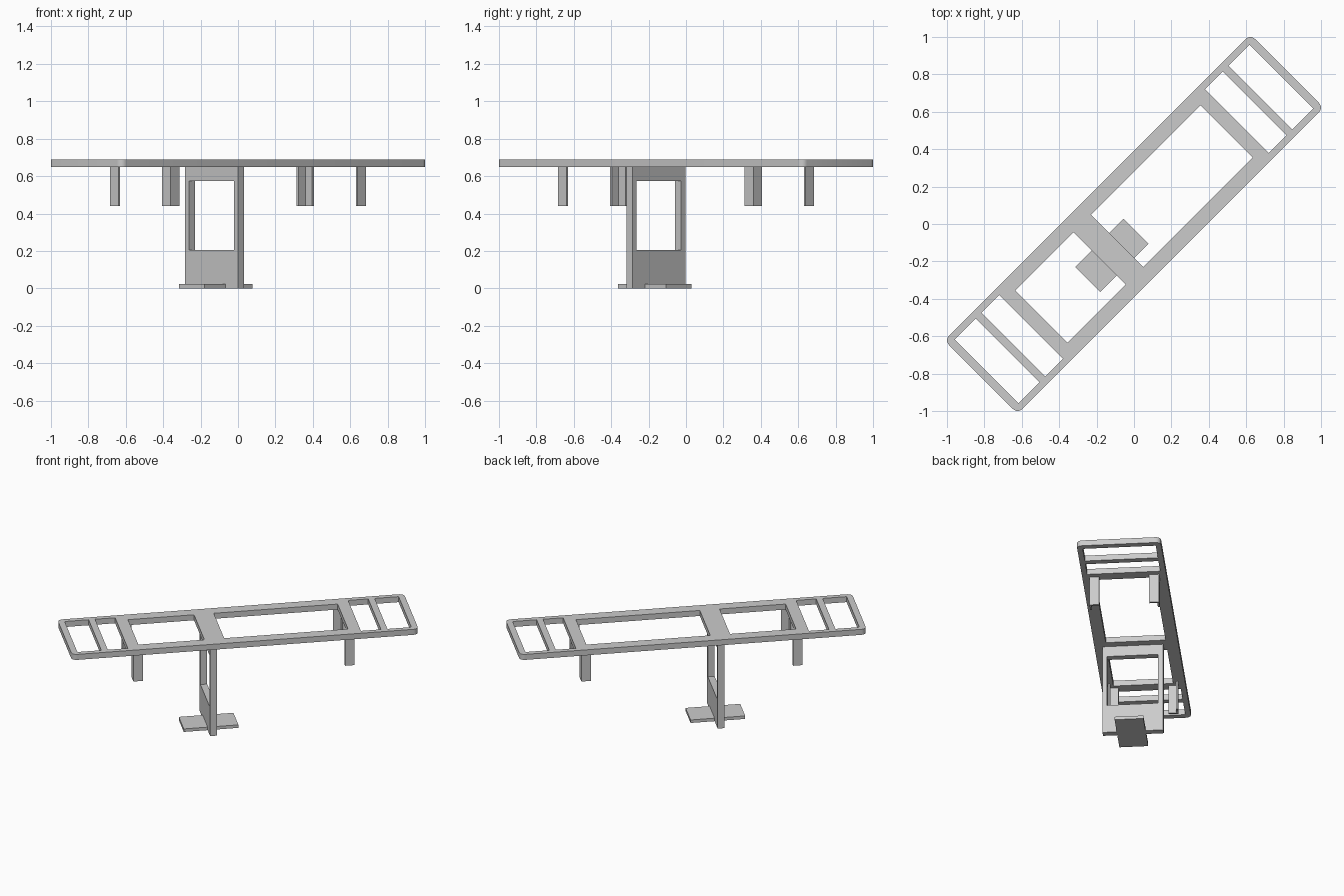
import bpy, math
from mathutils import Matrix, Vector

if "Cube" in bpy.data.objects:
    bpy.data.objects.remove(bpy.data.objects["Cube"])

S = math.sqrt(0.5)
U, V, Z = Vector((S, S, 0)), Vector((-S, S, 0)), Vector((0, 0, 1))

metal = bpy.data.materials.new("grey_metal")
metal.diffuse_color = (0.6, 0.6, 0.6, 1)
metal.use_nodes = True
metal.node_tree.nodes["Principled BSDF"].inputs["Base Color"].default_value = metal.diffuse_color


def basis(a, b, c, origin):
    """Matrix that maps local x, y, z to the directions a, b, c."""
    m = Matrix((a, b, c)).transposed().to_4x4()
    m.translation = origin
    return m


def rect(x0, x1, y0, y1, r=0, n=6):
    """Rectangle outline, with rounded corners when r > 0."""
    if not r:
        return [(x0, y0), (x1, y0), (x1, y1), (x0, y1)]
    pts = []
    for k, (cx, cy) in enumerate([(x1 - r, y1 - r), (x0 + r, y1 - r),
                                  (x0 + r, y0 + r), (x1 - r, y0 + r)]):
        for i in range(n + 1):
            a = math.pi / 2 * (k + i / n)
            pts.append((cx + r * math.cos(a), cy + r * math.sin(a)))
    return pts


def plate(name, loops, thickness, matrix):
    """Flat plate cut from an outline and its holes, centred on its own plane."""
    cu = bpy.data.curves.new(name, 'CURVE')
    cu.dimensions, cu.fill_mode = '2D', 'BOTH'
    cu.extrude = thickness / 2
    for loop in loops:
        sp = cu.splines.new('POLY')
        sp.points.add(len(loop) - 1)
        for p, (x, y) in zip(sp.points, loop):
            p.co = (x, y, 0, 1)
        sp.use_cyclic_u = True
    ob = bpy.data.objects.new(name, cu)
    bpy.context.collection.objects.link(ob)
    ob.matrix_world = matrix
    bpy.ops.object.select_all(action='DESELECT')
    ob.select_set(True)
    bpy.context.view_layer.objects.active = ob
    bpy.ops.object.convert(target='MESH')
    ob = bpy.context.object
    ob.name = name
    ob.data.materials.clear()
    ob.data.materials.append(metal)
    bpy.ops.object.shade_smooth_by_angle(angle=math.radians(30))
    return ob


# Top frame: rounded outline, two large openings and two slots at each end
loops = [rect(-1.157, 1.157, -0.277, 0.277, 0.035),
         rect(-0.127, 0.70, -0.197, 0.197),
         rect(-0.70, -0.259, -0.197, 0.197)]
for a, b in ((0.778, 0.912), (0.955, 1.115)):
    loops += [rect(a, b, -0.241, 0.241), rect(-b, -a, -0.241, 0.241)]
plate("top_frame", loops, 0.04, basis(U, V, Z, (0, 0, 0.67)))

# Column: upright panel with a window
plate("column", [rect(-0.224, 0.177, 0, 0.65), rect(-0.195, 0.144, 0.205, 0.575)],
      0.045, basis(V, Z, U, U * -0.203))

# Foot plate
plate("foot_plate", [rect(-0.385, -0.02, -0.13, 0.06)], 0.022,
      basis(U, V, Z, (0, 0, 0.011)))

# Four hanging angle brackets, corner facing outwards
w, t = 0.065, 0.013
for su in (-1, 1):
    for sv in (-1, 1):
        ell = [(0, 0), (w, 0), (w, t), (t, t), (t, w), (0, w)]
        pts = [(su * (0.739 - x), sv * (0.23 - y)) for x, y in ell]
        plate("angle_bracket", [pts], 0.21, basis(U, V, Z, (0, 0, 0.545)))
